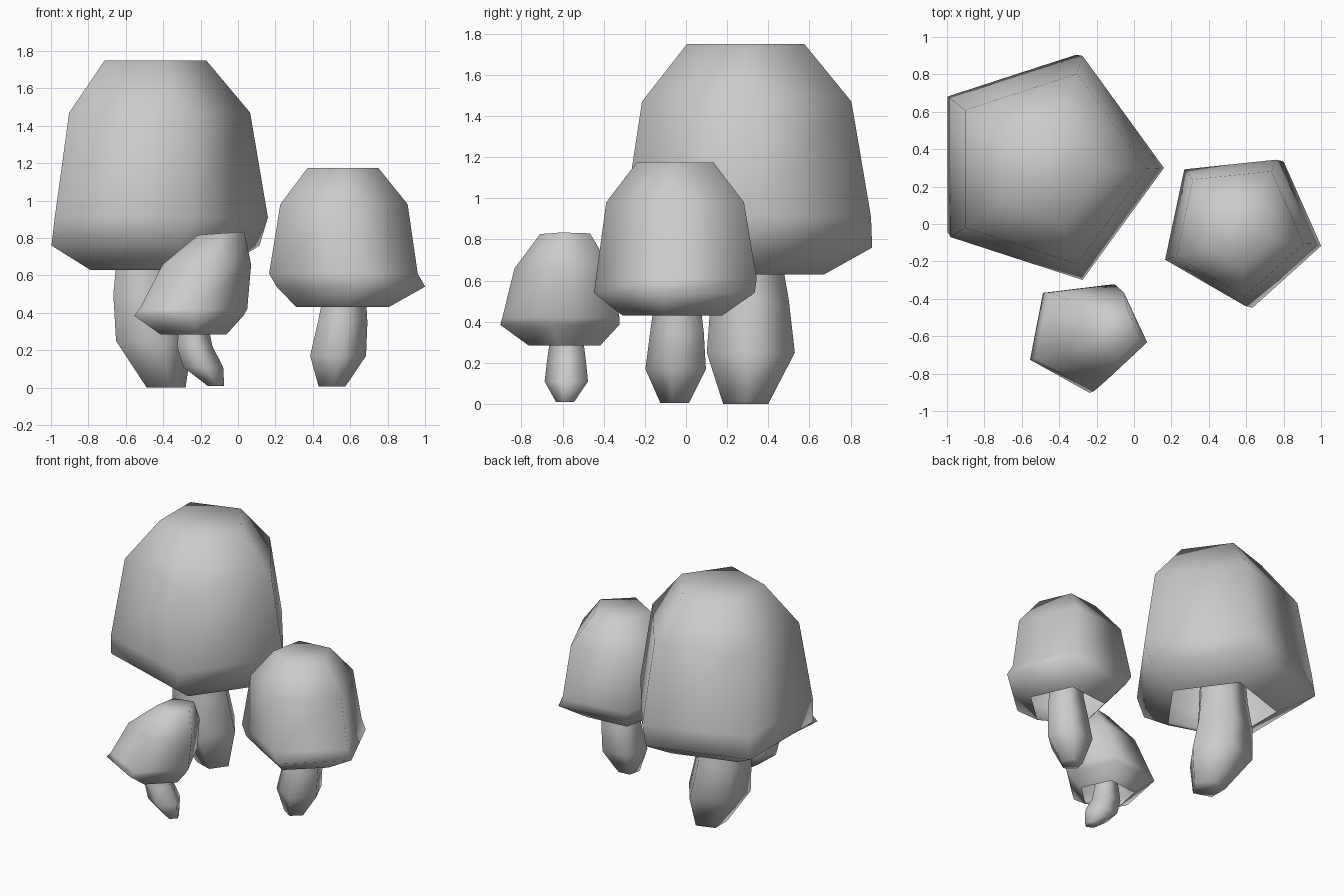
import bpy, bmesh
from math import cos, sin, radians

if "Cube" in bpy.data.objects:
    bpy.data.objects.remove(bpy.data.objects["Cube"])

def loft(name, rings, turn, close_start, close_end):
    """Five-sided loft through rings of (x, y, z, radius, slope along x)."""
    bm = bmesh.new()
    loops = []
    for x, y, z, r, slope in rings:
        loop = []
        for k in range(5):
            a = radians(turn + 72 * k)
            loop.append(bm.verts.new((x + r * cos(a), y + r * sin(a), z + slope * r * cos(a))))
        loops.append(loop)
    for lo, hi in zip(loops, loops[1:]):
        for k in range(5):
            n = (k + 1) % 5
            bm.faces.new((lo[k], lo[n], hi[n], hi[k]))
    if close_start:
        bm.faces.new(loops[0][::-1])
    if close_end:
        bm.faces.new(loops[-1])
    for f in bm.faces:
        f.smooth = True
    mesh = bpy.data.meshes.new(name)
    bm.to_mesh(mesh)
    bm.free()
    obj = bpy.data.objects.new(name, mesh)
    bpy.context.collection.objects.link(obj)

def mushroom(name, turn, cap, stem):
    # cap is a shell open underneath, the stem runs up inside it
    loft(name + "_cap", cap, turn, False, True)
    loft(name + "_stem", stem, turn, True, True)

# large mushroom
mushroom("large", 0,
    [(-.475, .30, .63, .39, 0), (-.50, .32, .76, .615, 0), (-.47, .30, .91, .63, 0),
     (-.47, .295, 1.47, .535, 0), (-.47, .29, 1.75, .30, 0)],
    [(-.395, .29, 0, .115, 0), (-.47, .315, .25, .225, 0), (-.505, .31, .5, .20, 0),
     (-.505, .30, .70, .175, 0), (-.50, .30, .95, .16, 0)])

# medium mushroom
mushroom("medium", -12,
    [(.55, -.05, .43, .26, 0), (.59, -.03, .54, .42, 0), (.55, -.02, .61, .42, 0),
     (.555, -.03, .98, .36, 0), (.555, -.04, 1.175, .20, 0)],
    [(.50, -.05, .005, .075, 0), (.53, -.04, .17, .158, 0), (.555, -.035, .35, .14, 0),
     (.565, -.035, .48, .122, 0), (.56, -.035, .65, .11, 0)])

# small leaning mushroom
mushroom("small", -11,
    [(-.245, -.58, .285, .187, 0), (-.275, -.595, .385, .31, 0), (-.25, -.59, .42, .305, 0),
     (-.175, -.585, .66, .25, 0), (-.095, -.58, .825, .13, .07)],
    [(-.12, -.585, .01, .047, 0), (-.19, -.575, .11, .113, 0), (-.235, -.575, .22, .1, 0),
     (-.24, -.575, .32, .085, 0), (-.22, -.575, .44, .08, 0)])
